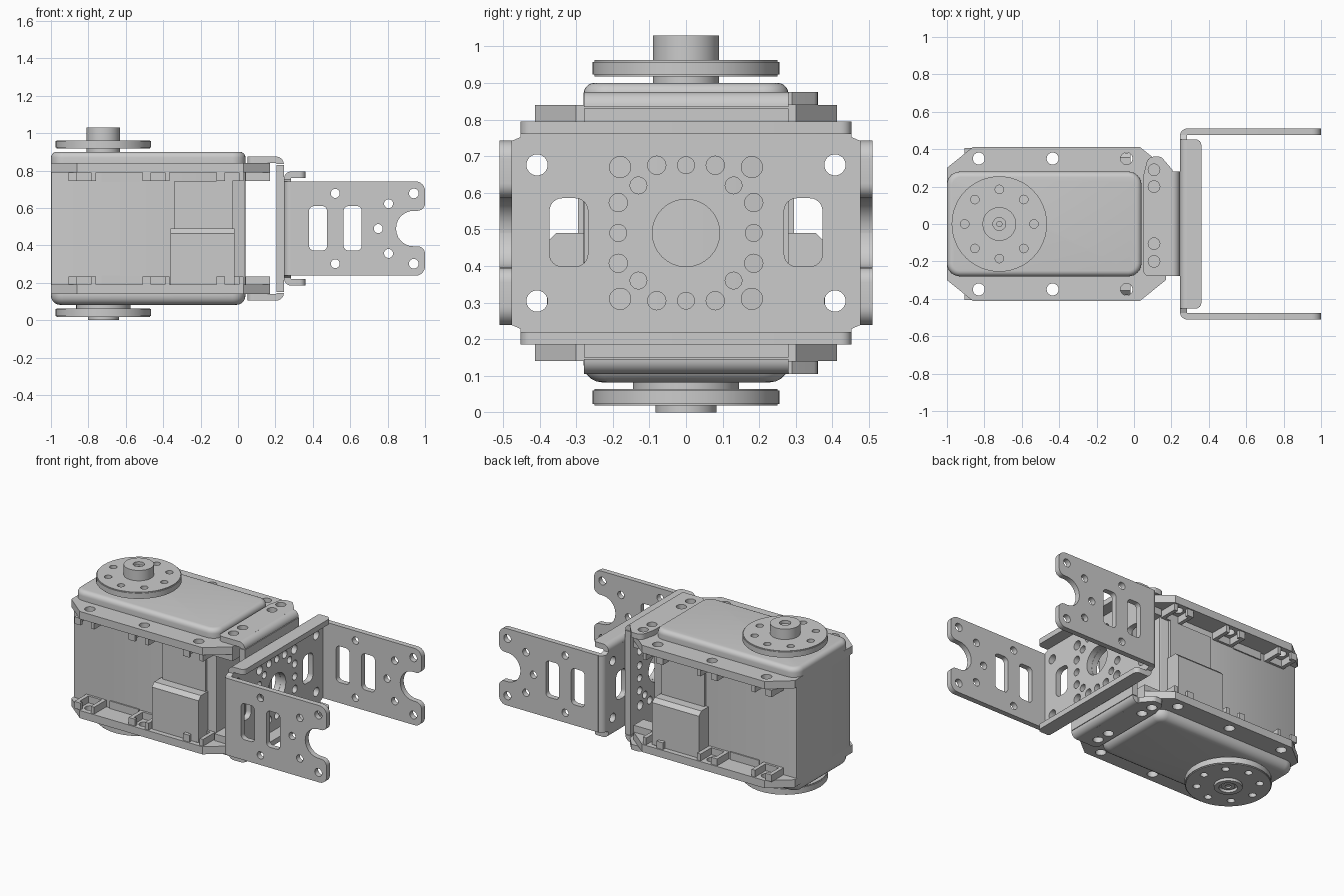
import bpy, bmesh, math
from mathutils import Matrix, Vector

if "Cube" in bpy.data.objects:
    bpy.data.objects.remove(bpy.data.objects["Cube"])

MID = 0.49  # height about which the frame is mirrored
AXES = {
    'x': Matrix(((0, 0, 1, 0), (1, 0, 0, 0), (0, 1, 0, 0), (0, 0, 0, 1))),
    'y': Matrix(((1, 0, 0, 0), (0, 0, -1, 0), (0, 1, 0, 0), (0, 0, 0, 1))),
    'z': Matrix.Identity(4)}


def finish(name, me):
    ob = bpy.data.objects.new(name, me)
    bpy.context.collection.objects.link(ob)
    bpy.ops.object.select_all(action='DESELECT')
    ob.select_set(True)
    bpy.context.view_layer.objects.active = ob
    bpy.ops.object.shade_smooth_by_angle(angle=math.radians(35))
    return ob


def outline(pts, n=6):
    """Polygon whose corners (x, y, radius) are filleted with true arcs."""
    out = []
    for i, p in enumerate(pts):
        c = Vector(p[:2])
        if len(p) < 3:
            out.append(tuple(c))
            continue
        u = (Vector(pts[i - 1][:2]) - c).normalized()
        v = (Vector(pts[(i + 1) % len(pts)][:2]) - c).normalized()
        half = u.angle(v) / 2
        d, w = p[2] / math.tan(half), math.sin(half)
        a, b = c + u * d, c + v * d
        for k in range(n + 1):
            t = k / n
            q0, q1, q2 = (1 - t) ** 2, 2 * w * t * (1 - t), t * t
            out.append(tuple((a * q0 + c * q1 + b * q2) / (q0 + q1 + q2)))
    return out


def rect(x0, x1, y0, y1, r=0.0, n=6):
    pts = [(x0, y0), (x1, y0), (x1, y1), (x0, y1)]
    return outline([p + (r,) for p in pts], n) if r else pts


def circle(x, y, r, n=24):
    return [(x + r * math.cos(2 * math.pi * k / n), y + r * math.sin(2 * math.pi * k / n)) for k in range(n)]


def plate(name, axis, a, b, shape, holes=()):
    """Flat profile with holes, extruded from a to b along an axis."""
    cu = bpy.data.curves.new(name, 'CURVE')
    cu.dimensions, cu.fill_mode, cu.extrude = '2D', 'BOTH', abs(b - a) / 2
    for loop in [shape, *holes]:
        sp = cu.splines.new('POLY')
        sp.points.add(len(loop) - 1)
        for pt, (x, y) in zip(sp.points, loop):
            pt.co = (x, y, 0, 1)
        sp.use_cyclic_u = True
    tmp = bpy.data.objects.new(name + "_tmp", cu)
    bpy.context.collection.objects.link(tmp)
    me = bpy.data.meshes.new_from_object(tmp.evaluated_get(bpy.context.evaluated_depsgraph_get()))
    bpy.data.objects.remove(tmp)
    shift = Vector([(a + b) / 2 if ax == axis else 0 for ax in 'xyz'])
    me.transform(Matrix.Translation(shift) @ AXES[axis])
    bm = bmesh.new()
    bm.from_mesh(me)
    bmesh.ops.remove_doubles(bm, verts=bm.verts, dist=1e-5)
    bmesh.ops.recalc_face_normals(bm, faces=bm.faces)
    bm.to_mesh(me)
    bm.free()
    return finish(name, me)


def loft(name, levels):
    """Closed skin through equal-length loops given as (loop, z)."""
    bm = bmesh.new()
    rings = [[bm.verts.new((x, y, z)) for x, y in loop] for loop, z in levels]
    for r0, r1 in zip(rings, rings[1:]):
        for i in range(len(r0)):
            j = (i + 1) % len(r0)
            bm.faces.new((r0[i], r0[j], r1[j], r1[i]))
    bm.faces.new(rings[0][::-1])
    bm.faces.new(rings[-1])
    bmesh.ops.recalc_face_normals(bm, faces=bm.faces)
    me = bpy.data.meshes.new(name)
    bm.to_mesh(me)
    bm.free()
    return finish(name, me)


def cap(name, z0, z1, r):
    """Case lid whose outer rim (at z1) is rounded by r."""
    s = 1 if z1 > z0 else -1
    levels = [(rect(-1, 0.04, -0.28, 0.28, 0.07), z0)]
    for k in range(6):
        t = k / 5 * math.pi / 2
        i = r * (1 - math.cos(t))
        levels.append((rect(-1 + i, 0.04 - i, -0.28 + i, 0.28 - i, 0.07 - i), z1 - s * r * (1 - math.sin(t))))
    loft(name, levels)


def sector(cx, cy, r, a0, r_in=0.004, n=8):
    """Quarter ring used for sheet metal bends."""
    arc = [math.radians(a0 + 90 * k / n) for k in range(n + 1)]
    return ([(cx + r * math.cos(t), cy + r * math.sin(t)) for t in arc]
            + [(cx + r_in * math.cos(t), cy + r_in * math.sin(t)) for t in reversed(arc)])


# motor case
plate("case_body", 'z', 0.14, 0.84, rect(-1, 0.04, -0.28, 0.28, 0.012, 2))
cap("case_top_lid", 0.84, 0.90, 0.03)
cap("case_bottom_lid", 0.14, 0.082, 0.05)
HOLE_X = (-0.83, -0.435, -0.04)
for s, tag in ((1, "top"), (-1, "bottom")):
    def zz(a, b):
        return sorted((MID + s * a, MID + s * b))
    # mounting flange
    fl = [(-1, -0.30), (-0.86, -0.413), (0.03, -0.413), (0.17, -0.30),
          (0.17, 0.30), (0.03, 0.413), (-0.86, 0.413), (-1, 0.30)]
    plate(tag + "_flange", 'z', *zz(0.30, 0.35), fl,
          [circle(x, y, 0.032) for x in HOLE_X for y in (-0.35, 0.35)])
    for e in (-1, 1):
        # nut pockets below each flange hole
        for x in HOLE_X:
            u = [(x - 0.075, 0.28 * e), (x - 0.075, 0.405 * e), (x - 0.03, 0.405 * e), (x - 0.03, 0.385 * e),
                 (x - 0.05, 0.385 * e), (x - 0.05, 0.295 * e), (x + 0.045, 0.295 * e), (x + 0.045, 0.405 * e),
                 (x + 0.07, 0.405 * e), (x + 0.07, 0.28 * e)]
            plate(tag + "_nut_pocket", 'z', *zz(0.255, 0.30), u)
        plate(tag + "_end_rib", 'z', *zz(0.255, 0.30), rect(0.04, 0.17, *sorted((0.20 * e, 0.30 * e))))
        # shallow strengthening strip along the case
        plate(tag + "_case_strip", 'z', *zz(0.25, 0.30), rect(-0.73, -0.52, *sorted((0.27 * e, 0.288 * e))))
for e in (-1, 1):
    # connector housings on both long sides
    side = [(0.27 * e, 0.19), (0.38 * e, 0.19), (0.38 * e, 0.465), (0.355 * e, 0.49), (0.27 * e, 0.49)]
    plate("connector_box", 'x', -0.36, -0.02, side)
    plate("connector_panel", 'y', *sorted((0.27 * e, 0.295 * e)), rect(-0.34, -0.03, 0.48, 0.745))

# output discs and hubs
HX = -0.72
ring = [circle(HX + 0.185 * math.cos(k * math.pi / 4), 0.185 * math.sin(k * math.pi / 4), 0.023, 16) for k in range(8)]


def disc(name, z0, z1, r, holes=(), n=48):
    plate(name, 'z', z0, z1, circle(HX, 0, r, n), holes)


def horn(name, z0, z1):
    disc(name, z0 + 0.005, z1 - 0.005, 0.255, ring)
    disc(name + "_faces", z0, z1, 0.25, ring)


horn("top_horn", 0.918, 0.962)
disc("top_hub", 0.89, 1.03, 0.09, [circle(HX, 0, 0.034)])
disc("top_screw", 0.89, 1.01, 0.034, [circle(HX, 0, 0.014)])
horn("bottom_horn", 0.018, 0.064)
disc("bottom_boss", 0.06, 0.10, 0.145)
disc("bottom_hub", 0.0, 0.03, 0.083, [circle(HX, 0, 0.055)])
disc("bottom_screw", 0.008, 0.03, 0.04, [circle(HX, 0, 0.018)])

# hole pattern shared by the two bracket webs, as (y, z offset, radius)
pattern = [(0, 0, 0.092)]
for e in (-1, 1):
    pattern.append((0, 0.185 * e, 0.023))
    pattern.append((0.185 * e, 0, 0.023))
    for f in (-1, 1):
        pattern += [(0.18 * e, 0.18 * f, 0.029), (0.13 * e, 0.13 * f, 0.023),
                    (0.08 * e, 0.185 * f, 0.025), (0.185 * e, 0.083 * f, 0.025)]
web_holes = [circle(y, MID + z, r, 32 if r > 0.05 else 20) for y, z, r in pattern]

# inner bracket clamped over the flanges
plate("inner_web", 'x', 0.207, 0.245, rect(-0.278, 0.28, 0.15, 0.83), web_holes)
for s, tag in ((1, "top"), (-1, "bottom")):
    ear = outline([(0.205, -0.278), (0.205, 0.29), (0.145, 0.36, 0.03), (0.075, 0.36, 0.04),
                   (0.05, 0.26, 0.05), (0.05, -0.278, 0.03)])
    plate("inner_bracket_" + tag, 'z', *sorted((MID + s * 0.35, MID + s * 0.385)), ear,
          [circle(0.107, y, 0.031) for y in (0.29, 0.2, -0.105, -0.2)])
    plate("inner_bend_" + tag, 'y', -0.278, 0.28,
          sector(0.204, MID + s * 0.344, 0.041, 0 if s > 0 else 270))

# outer U bracket web
half = [(0.475, 0.252), (0.452, 0.262), (0.452, 0.27)]
web = ([(y, MID + z) for y, z in half] + [(-y, MID + z) for y, z in reversed(half)]
       + [(-y, MID - z) for y, z in half] + [(y, MID - z) for y, z in reversed(half)])
slots = [rect(*sorted((0.268 * e, 0.373 * e)), 0.398, 0.585, 0.035) for e in (-1, 1)]
corners = [circle(0.407 * e, MID + 0.186 * f, 0.029) for e in (-1, 1) for f in (-1, 1)]
plate("outer_web", 'x', 0.246, 0.283, web, web_holes + slots + corners)

# stiffening lips above and below the web
for s in (1, -1):
    plate("web_lip", 'z', *sorted((MID + s * 0.27, MID + s * 0.305)),
          outline([(0.283, -0.452), (0.36, -0.452, 0.03), (0.36, 0.452, 0.03), (0.283, 0.452)]))
    plate("lip_bend", 'y', -0.452, 0.452, sector(0.284, MID + s * 0.267, 0.038, 90 if s > 0 else 180))

# side arms with forked ends
arm = outline([(0.28, 0.238), (1.0, 0.238, 0.05), (1.0, 0.395, 0.04), (0.845, 0.395, 0.094),
               (0.845, 0.585, 0.094), (1.0, 0.585, 0.04), (1.0, 0.742, 0.05), (0.28, 0.742)])
arm_holes = [rect(x, x + 0.096, 0.373, 0.61, 0.025) for x in (0.38, 0.565)]
arm_holes += [circle(0.75, MID, 0.024)]
for f in (-1, 1):
    arm_holes += [circle(0.52, MID + 0.188 * f, 0.024), circle(0.805, MID + 0.133 * f, 0.024),
                  circle(0.94, MID + 0.188 * f, 0.026)]
for e in (-1, 1):
    plate("side_arm", 'y', *sorted((0.475 * e, 0.51 * e)), arm, arm_holes)
    plate("arm_bend", 'z', 0.238, 0.742, sector(0.284, 0.472 * e, 0.038, 90 if e > 0 else 180))
